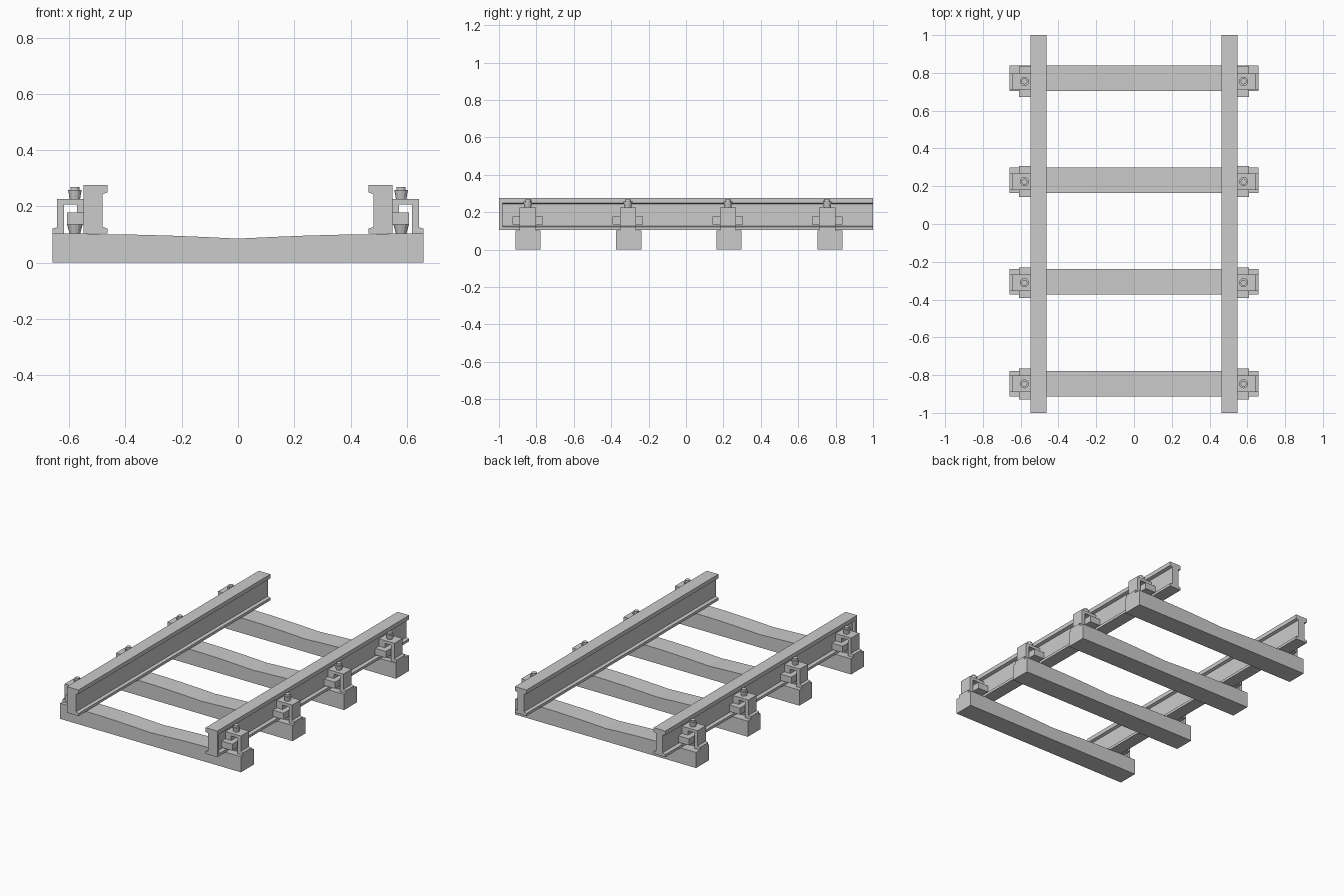
import bpy, bmesh, math
from mathutils import Matrix

if "Cube" in bpy.data.objects:
    bpy.data.objects.remove(bpy.data.objects["Cube"])

SLEEPER_Y = [-0.845, -0.306, 0.231, 0.771]
CLIP_Y = [-0.846, -0.311, 0.224, 0.755]


def finish(name, bm, mirror=False):
    bmesh.ops.recalc_face_normals(bm, faces=bm.faces)
    me = bpy.data.meshes.new(name)
    bm.to_mesh(me)
    bm.free()
    ob = bpy.data.objects.new(name, me)
    bpy.context.collection.objects.link(ob)
    if mirror:
        ob.modifiers.new("mirror", 'MIRROR').use_axis[0] = True
    return ob


def extrude_profile(bm, pts, y0, y1):
    """Extrude an XZ outline along Y."""
    a = [bm.verts.new((x, y0, z)) for x, z in pts]
    b = [bm.verts.new((x, y1, z)) for x, z in pts]
    n = len(pts)
    bm.faces.new(a)
    bm.faces.new(b[::-1])
    for i in range(n):
        j = (i + 1) % n
        bm.faces.new((a[i], b[i], b[j], a[j]))


def box(bm, x0, x1, y0, y1, z0, z1):
    extrude_profile(bm, [(x0, z0), (x1, z0), (x1, z1), (x0, z1)], y0, y1)


def cone(bm, x, y, z0, z1, r0, r1, seg=12):
    bmesh.ops.create_cone(bm, cap_ends=True, segments=seg, radius1=r0, radius2=r1,
                          depth=z1 - z0, matrix=Matrix.Translation((x, y, (z0 + z1) / 2)))


# Sleepers with a gently dipped top
for i, y in enumerate(SLEEPER_Y):
    top = [(0.66, 0.103), (0.55, 0.103)]
    for k in range(9):
        t = 1 - k / 4
        top.append((0.48 * t, 0.085 + 0.015 * math.sin(abs(t) * math.pi / 2)))
    top += [(-0.55, 0.103), (-0.66, 0.103)]
    bm = bmesh.new()
    extrude_profile(bm, [(-0.66, 0), (0.66, 0)] + top, y - 0.067, y + 0.067)
    finish(f"sleeper_{i + 1}", bm)

# I-section rails, with the outer recess closed at the front end
bm = bmesh.new()
rail = [(0.464, 0.104), (0.549, 0.104), (0.549, 0.121), (0.529, 0.127),
        (0.529, 0.243), (0.549, 0.249), (0.549, 0.276), (0.464, 0.276),
        (0.464, 0.249), (0.482, 0.243), (0.482, 0.127), (0.464, 0.121)]
extrude_profile(bm, rail, -1, 1)
finish("rails", bm, True)
bm = bmesh.new()
extrude_profile(bm, [(0.529, 0.127), (0.549, 0.121), (0.549, 0.249), (0.529, 0.243)], -1, -0.98)
finish("rail_end_fillers", bm, True)

# Rail fasteners
for i, y in enumerate(CLIP_Y):
    # bent bracket: outer foot, leg, bridge and inner leg against the web
    bm = bmesh.new()
    bracket = [(0.66, 0.103), (0.66, 0.121), (0.643, 0.125), (0.643, 0.226), (0.53, 0.226),
               (0.53, 0.135), (0.573, 0.135), (0.573, 0.207), (0.619, 0.207), (0.619, 0.103)]
    extrude_profile(bm, bracket, y - 0.043, y + 0.043)
    finish(f"clip_bracket_{i + 1}", bm, True)

    # wide clamp block
    bm = bmesh.new()
    box(bm, 0.53, 0.608, y - 0.082, y + 0.082, 0.135, 0.178)
    finish(f"clamp_block_{i + 1}", bm, True)

    # bolt: tapered base, collar and top stud
    bm = bmesh.new()
    cone(bm, 0.58, y, 0.1, 0.136, 0.018, 0.028)
    cone(bm, 0.58, y, 0.224, 0.257, 0.018, 0.024)
    cone(bm, 0.58, y, 0.25, 0.268, 0.016, 0.016)
    finish(f"bolt_{i + 1}", bm, True)
